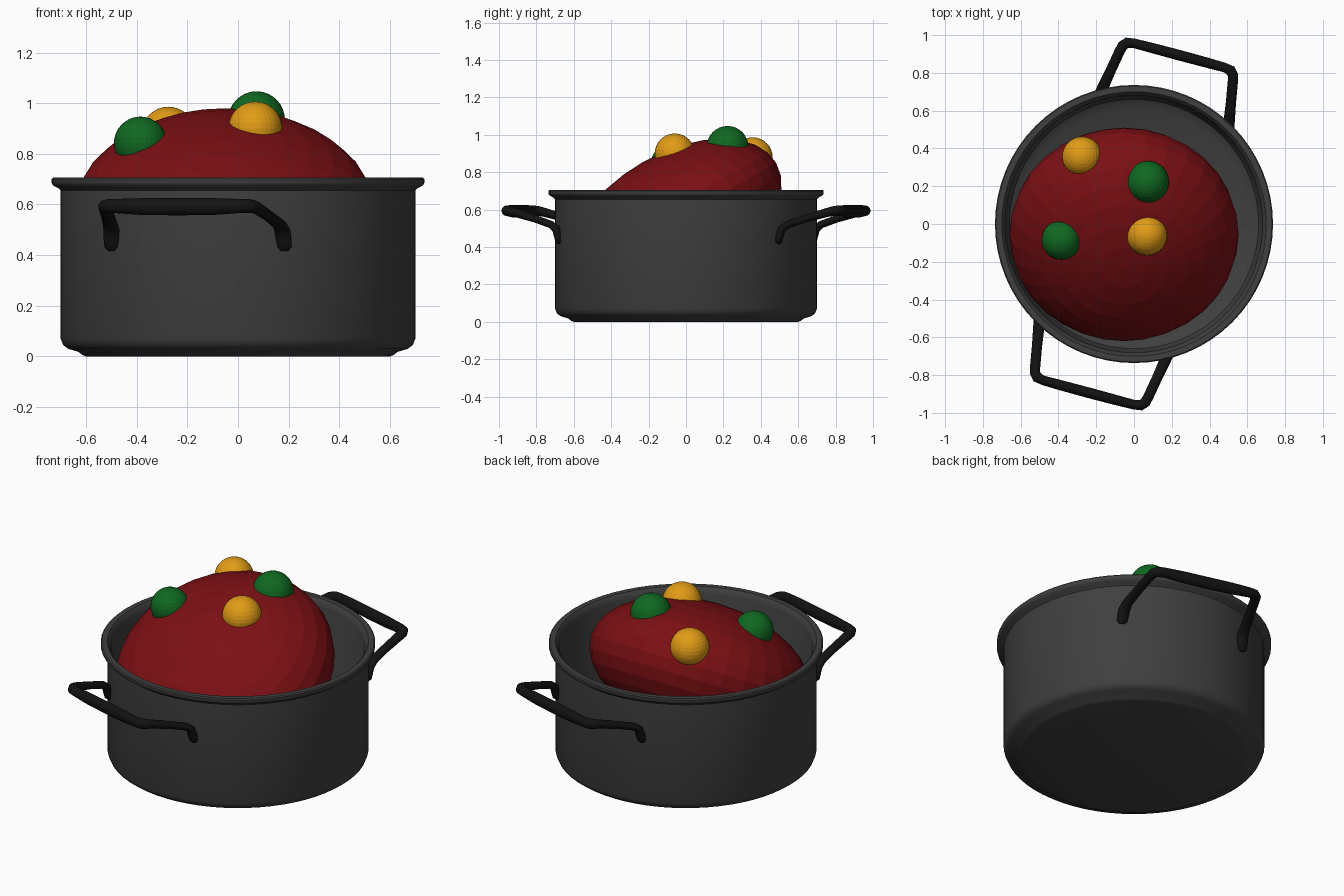
import bpy, bmesh, math
from mathutils import Vector, Matrix

if "Cube" in bpy.data.objects:
    bpy.data.objects.remove(bpy.data.objects["Cube"])


def material(name, rgb):
    m = bpy.data.materials.new(name)
    m.diffuse_color = (*rgb, 1)
    m.use_nodes = True
    m.node_tree.nodes["Principled BSDF"].inputs["Base Color"].default_value = m.diffuse_color
    return m


def make_object(name, bm, mat, smooth=None):
    bmesh.ops.recalc_face_normals(bm, faces=bm.faces)
    mesh = bpy.data.meshes.new(name)
    bm.to_mesh(mesh)
    bm.free()
    mesh.materials.append(mat)
    ob = bpy.data.objects.new(name, mesh)
    bpy.context.collection.objects.link(ob)
    if smooth:
        bpy.ops.object.select_all(action='DESELECT')
        ob.select_set(True)
        bpy.context.view_layer.objects.active = ob
        bpy.ops.object.shade_smooth_by_angle(angle=math.radians(smooth))
    return ob


def lathe(name, profile, mat, steps=64):
    bm = bmesh.new()
    verts = [bm.verts.new((r, 0, z)) for r, z in profile]
    edges = [bm.edges.new(p) for p in zip(verts, verts[1:])]
    bmesh.ops.spin(bm, geom=verts + edges, cent=(0, 0, 0), axis=(0, 0, 1),
                   angle=math.tau, steps=steps)
    bmesh.ops.remove_doubles(bm, verts=bm.verts, dist=1e-4)
    return make_object(name, bm, mat, 35)


def sweep(name, path, turn, mat, sides=16):
    # path points: x, y, z, half width, half thickness
    bm = bmesh.new()
    pts = [Vector(p[:3]) for p in path]
    rings = []
    for i, p in enumerate(path):
        t = (pts[min(i + 1, len(pts) - 1)] - pts[max(i - 1, 0)]).normalized()
        side = t.cross(Vector((0, 0, 1))).normalized()
        up = side.cross(t)
        angles = [math.tau * k / sides for k in range(sides)]
        rings.append([bm.verts.new(pts[i] + side * p[3] * math.cos(a) + up * p[4] * math.sin(a))
                      for a in angles])
    for a, b in zip(rings, rings[1:]):
        for k in range(sides):
            j = (k + 1) % sides
            bm.faces.new((a[k], a[j], b[j], b[k]))
    bm.faces.new(rings[0])
    bm.faces.new(rings[-1])
    bm.transform(Matrix.Rotation(turn, 4, 'Z'))
    return make_object(name, bm, mat, 50)


def ball(name, centre, radii, mat, tilt=0.0, u=32, v=16):
    bm = bmesh.new()
    bmesh.ops.create_uvsphere(bm, u_segments=u, v_segments=v, radius=1)
    bm.transform(Matrix.Translation(centre) @ Matrix.Rotation(tilt, 4, 'X')
                 @ Matrix.Diagonal((*radii, 1)))
    return make_object(name, bm, mat)


grey = material("dark_grey", (0.05, 0.05, 0.05))
black = material("black", (0.006, 0.006, 0.006))
red = material("red", (0.20, 0.005, 0.007))
orange = material("orange", (0.75, 0.33, 0.008))
green = material("green", (0.005, 0.14, 0.015))

# pot: stepped base, wall, flared rim, hollow inside
lathe("pot", [(0, 0), (0.60, 0), (0.615, 0.006), (0.63, 0.018), (0.67, 0.03), (0.69, 0.045),
              (0.70, 0.07), (0.70, 0.655), (0.71, 0.665), (0.73, 0.675), (0.736, 0.685),
              (0.736, 0.70), (0.73, 0.706), (0.70, 0.706), (0.69, 0.695), (0.68, 0.67),
              (0.675, 0.10), (0.66, 0.06), (0.61, 0.03), (0, 0.03)], grey)

# handles: flattened legs rising from feet on the wall to a thicker bar
half = [(0.352, 0.602, 0.42, 0.018, 0.012), (0.352, 0.607, 0.432, 0.030, 0.020),
        (0.351, 0.613, 0.46, 0.033, 0.022), (0.350, 0.624, 0.495, 0.032, 0.022),
        (0.346, 0.655, 0.520, 0.030, 0.020), (0.330, 0.75, 0.552, 0.027, 0.020),
        (0.310, 0.865, 0.585, 0.027, 0.024), (0.302, 0.897, 0.592, 0.028, 0.026),
        (0.284, 0.917, 0.594, 0.028, 0.028), (0.25, 0.924, 0.594, 0.025, 0.028),
        (0.15, 0.925, 0.592, 0.027, 0.033), (0.0, 0.925, 0.591, 0.028, 0.034)]
path = half + [(-p[0], *p[1:]) for p in reversed(half[:-1])]
for name, turn in (("back_handle", -15), ("front_handle", 165)):
    sweep(name, path, math.radians(turn), black)

# tilted food mound
ball("food_mound", (-0.053, -0.055, 0.54), (0.607, 0.62, 0.36), red, math.radians(30))

# garnish balls half sunk into the mound
for name, centre, r, mat in (
        ("orange_ball_back", (-0.275, 0.357, 0.88), 0.106, orange),
        ("orange_ball_front", (0.068, -0.06, 0.90), 0.107, orange),
        ("green_ball_back", (0.073, 0.222, 0.935), 0.112, green),
        ("green_ball_left", (-0.385, -0.085, 0.842), 0.105, green)):
    ball(name, centre, (r, r, r), mat)
